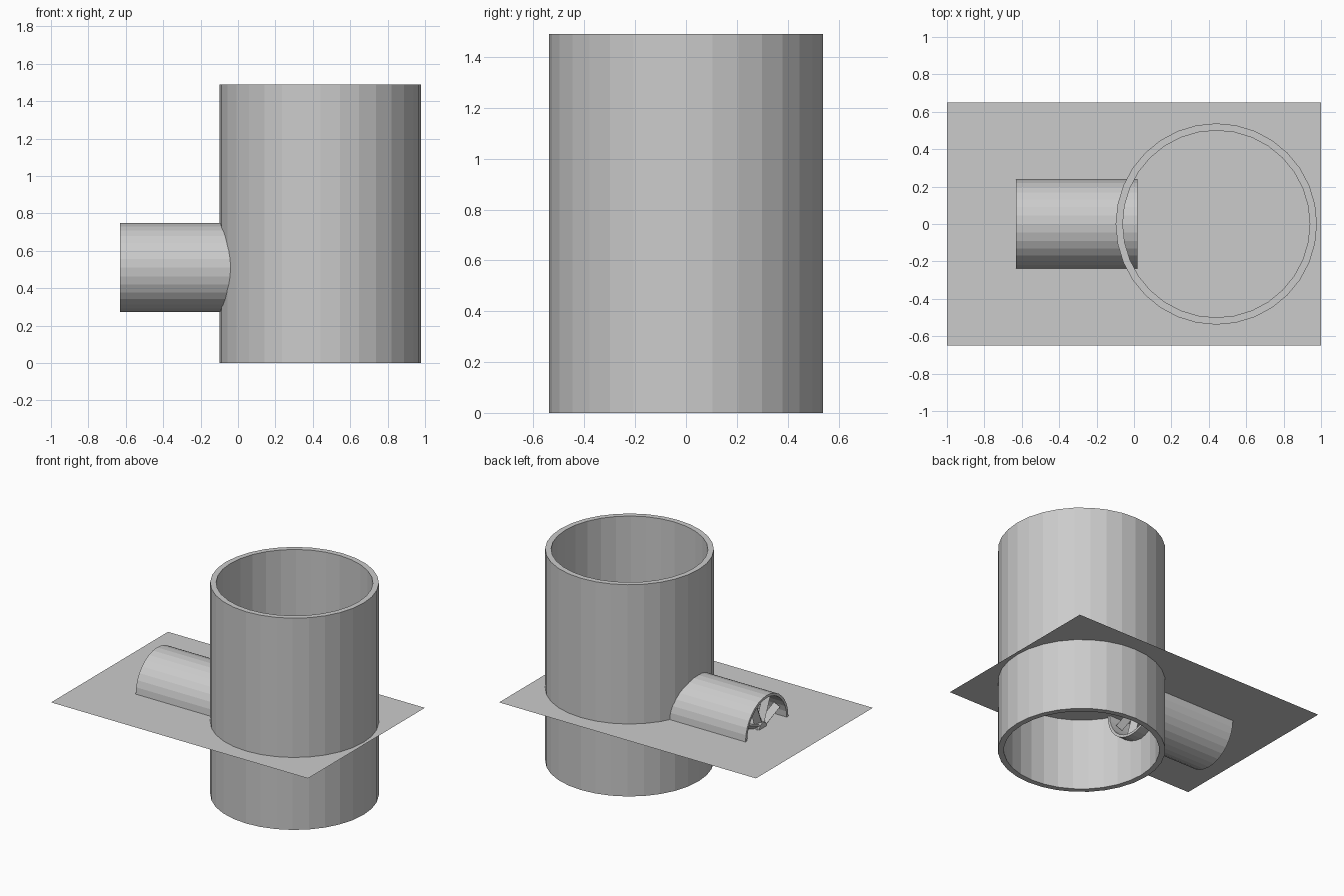
import bpy, bmesh, math
from mathutils import Matrix

if "Cube" in bpy.data.objects:
    bpy.data.objects.remove(bpy.data.objects["Cube"])

PIPE_Z = 0.51
ALONG_X = Matrix.Rotation(math.pi / 2, 4, 'Y')


def new_object(name, bm, matrix):
    bmesh.ops.recalc_face_normals(bm, faces=bm.faces)
    me = bpy.data.meshes.new(name)
    bm.to_mesh(me)
    bm.free()
    ob = bpy.data.objects.new(name, me)
    ob.matrix_world = matrix
    bpy.context.collection.objects.link(ob)
    return ob


def tube(name, r_out, r_in, length, matrix, n=32):
    """Open tube along local z, centred on its origin."""
    bm = bmesh.new()
    h = length / 2
    rings = [[bm.verts.new((r * math.cos(2 * math.pi * i / n),
                            r * math.sin(2 * math.pi * i / n), z)) for i in range(n)]
             for r, z in ((r_out, -h), (r_out, h), (r_in, h), (r_in, -h))]
    for k in range(4):
        a, b = rings[k], rings[(k + 1) % 4]
        for i in range(n):
            j = (i + 1) % n
            bm.faces.new((a[i], a[j], b[j], b[i]))
    return new_object(name, bm, matrix)


def rotor(name, x, blades=8):
    """Hub with pitched radial blades, turning about the pipe axis."""
    bm = bmesh.new()
    bmesh.ops.create_cone(bm, cap_ends=True, segments=16, radius1=0.04,
                          radius2=0.04, depth=0.06)
    for i in range(blades):
        m = (Matrix.Rotation(2 * math.pi * (i + 0.5) / blades, 4, 'Z')
             @ Matrix.Translation((0.12, 0, 0))
             @ Matrix.Rotation(math.radians(35), 4, 'X')
             @ Matrix.Diagonal((0.18, 0.015, 0.05, 1)))
        bmesh.ops.create_cube(bm, size=1, matrix=m)
    return new_object(name, bm, Matrix.Translation((x, 0, PIPE_Z)) @ ALONG_X)


# Upright chamber
chamber = tube("chamber", 0.538, 0.5, 1.49, Matrix.Translation((0.44, 0, 0.745)))

# Side pipe
pipe_place = Matrix.Translation((-0.305, 0, PIPE_Z)) @ ALONG_X
tube("side_pipe", 0.238, 0.22, 0.65, pipe_place)

# Opening in the chamber wall where the pipe enters
bm = bmesh.new()
bmesh.ops.create_cone(bm, cap_ends=True, segments=32, radius1=0.23, radius2=0.23, depth=0.7)
cutter = new_object("opening_cutter", bm, pipe_place)
cutter.hide_render = True
cutter.hide_viewport = True
cut = chamber.modifiers.new("opening", 'BOOLEAN')
cut.operation = 'DIFFERENCE'
cut.object = cutter
cut.solver = 'EXACT'

# Rotors at both pipe mouths
rotor("outer_rotor", -0.57)
rotor("inner_rotor", -0.04)

# Flat level sheet through the middle of the pipe
bm = bmesh.new()
bmesh.ops.create_grid(bm, x_segments=1, y_segments=1, size=1)
new_object("level_sheet", bm, Matrix.Translation((0, 0, PIPE_Z)) @ Matrix.Diagonal((1, 0.65, 1, 1)))
